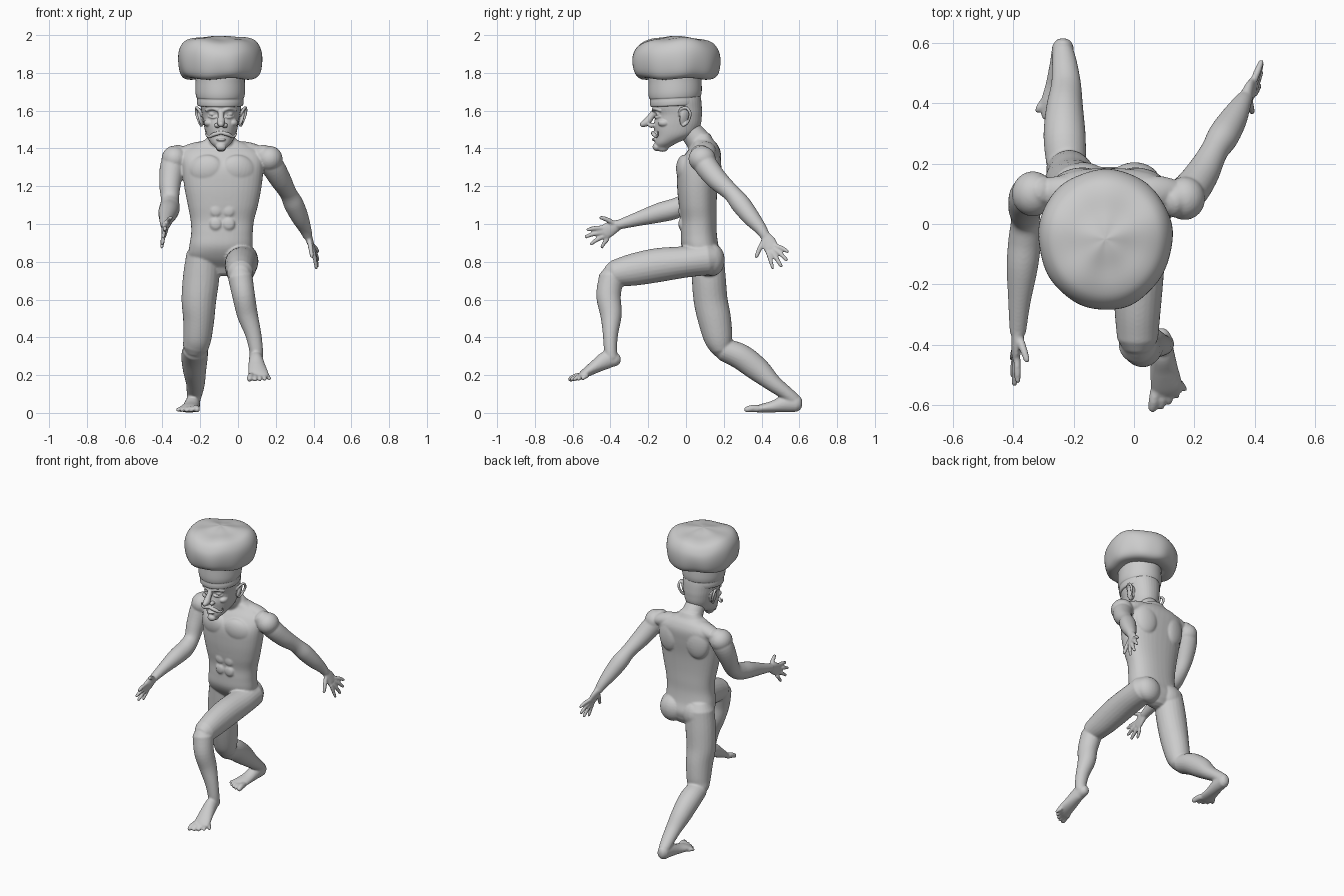
import bpy, bmesh, math
from mathutils import Vector, Matrix, Euler

X = (1, 0, 0)
Z = (0, 0, 1)


def rings_to_mesh(bm, rings):
    vr = [[bm.verts.new(p) for p in r] for r in rings]
    n = len(vr[0])
    for a, b in zip(vr, vr[1:]):
        for i in range(n):
            bm.faces.new((a[i], a[(i + 1) % n], b[(i + 1) % n], b[i]))
    bm.faces.new(vr[0][::-1])
    bm.faces.new(vr[-1])


def spline(pts, steps=5):
    p = [Vector(q) for q in pts]
    p = [2 * p[0] - p[1]] + p + [2 * p[-1] - p[-2]]
    out = []
    for i in range(1, len(p) - 2):
        a, b, c, d = p[i - 1:i + 3]
        for k in range(steps):
            t = k / steps
            out.append(0.5 * (2 * b + (c - a) * t + (2 * a - 5 * b + 4 * c - d) * t * t
                              + (3 * b - a - 3 * c + d) * t ** 3))
    return out + [p[-2]]


def tube(bm, secs, side=X, axis=None, n=24, power=1.0):
    """Loft ellipses (x, y, z, radius[, second radius]) along a smooth path, round ends."""
    s = spline([tuple(q) if len(q) == 5 else (*q, q[3]) for q in secs])
    rings = []
    for i, q in enumerate(s):
        c = q.xyz if len(q) == 3 else Vector(q[:3])
        t = Vector(s[min(i + 1, len(s) - 1)][:3]) - Vector(s[max(i - 1, 0)][:3])
        t = Vector(axis) if axis else t.normalized()
        u = Vector(side)
        u = (u - t * u.dot(t)).normalized()
        v = t.cross(u)

        def ring(k=1.0, off=0.0):
            r = []
            for j in range(n):
                w = 2 * math.pi * j / n
                cx, sy = math.cos(w), math.sin(w)
                cx = math.copysign(abs(cx) ** power, cx)
                sy = math.copysign(abs(sy) ** power, sy)
                r.append(c + t * off + u * (q[3] * k * cx) + v * (q[4] * k * sy))
            return r
        e = min(q[3], q[4])
        if i == 0:
            rings += [ring(.3, -.75 * e), ring(.7, -.55 * e)]
        rings.append(ring())
        if i == len(s) - 1:
            rings += [ring(.7, .55 * e), ring(.3, .75 * e)]
    rings_to_mesh(bm, rings)


def blob(bm, c, r, rot=(0, 0, 0)):
    m = Matrix.Translation(c) @ Euler(rot).to_matrix().to_4x4() @ Matrix.Diagonal((*r, 1))
    bmesh.ops.create_uvsphere(bm, u_segments=24, v_segments=14, radius=1, matrix=m)


def finish(bm, name, voxel=None, smooth=4):
    bmesh.ops.recalc_face_normals(bm, faces=bm.faces[:])
    me = bpy.data.meshes.new(name)
    bm.to_mesh(me)
    bm.free()
    me.polygons.foreach_set("use_smooth", [True] * len(me.polygons))
    ob = bpy.data.objects.new(name, me)
    bpy.context.collection.objects.link(ob)
    if voxel:
        m = ob.modifiers.new("fuse", 'REMESH')
        m.mode = 'VOXEL'
        m.voxel_size = voxel
        m.use_smooth_shade = True
        m = ob.modifiers.new("soften", 'SMOOTH')
        m.factor = .5
        m.iterations = smooth
    return ob


def digits(bm, bases, tips, r):
    for b, t, k in zip(bases, tips, r):
        b, t = Vector(b), Vector(t)
        mid = b.lerp(t, .5) + Vector((0, 0, .004))
        tube(bm, [(*b, k), (*mid, k), (*b.lerp(t, .9), k * .8)], n=12)


body = bmesh.new()
# torso and neck
tube(body, [(-.09, .12, .77, .10, .06), (-.095, .10, .82, .165, .09), (-.09, .075, .88, .168, .098),
            (-.085, .068, .95, .163, .095), (-.083, .068, 1.02, .168, .094), (-.08, .062, 1.1, .186, .1),
            (-.08, .06, 1.2, .205, .107), (-.08, .068, 1.3, .215, .112), (-.085, .09, 1.37, .215, .095),
            (-.09, .1, 1.415, .16, .07), (-.09, .09, 1.445, .085, .055)], axis=Z, n=40, power=.85)
tube(body, [(-.09, .1, 1.38, .085, .07), (-.09, .065, 1.44, .07, .066), (-.09, .02, 1.5, .062, .06),
            (-.09, -.01, 1.56, .06, .06)])
for s in (-1, 1):
    x = -.083
    blob(body, (x + s * .088, -.008, 1.29), (.092, .042, .075), (0, s * .25, s * .2))      # chest
    blob(body, (x + s * .11, .15, 1.3), (.075, .035, .1), (0, 0, -s * .2))                 # shoulder blade
    blob(body, (x + s * .085, .14, .81), (.085, .065, .085))                               # buttock
    blob(body, (x + s * .15, .105, 1.385), (.11, .055, .045), (0, s * .28, 0))             # trapezius
    for z in (1.0, 1.07, 1.14):
        blob(body, (x + s * .034, -.026, z), (.032, .014, .033))                           # abdomen
# arms
blob(body, (-.335, .10, 1.345), (.07, .075, .07))
tube(body, [(-.31, .11, 1.37, .058), (-.345, .095, 1.31, .066), (-.36, .055, 1.21, .057),
            (-.36, .015, 1.13, .048), (-.362, -.05, 1.085, .054), (-.37, -.14, 1.06, .052),
            (-.38, -.26, 1.025, .037), (-.385, -.36, .995, .027, .025)])
blob(body, (.168, .085, 1.345), (.068, .072, .068))
tube(body, [(.13, .075, 1.37, .058), (.18, .105, 1.31, .062), (.225, .165, 1.235, .056),
            (.265, .24, 1.165, .046), (.295, .29, 1.105, .052), (.328, .345, 1.035, .046),
            (.355, .395, .975, .033), (.37, .42, .935, .025)])
# hands
tube(body, [(-.385, -.355, .997, .026, .022), (-.388, -.40, .975, .039, .018),
            (-.392, -.435, .955, .04, .014)], side=(0, -.4, .9))
digits(body, [(-.38, -.375, 1.0), (-.388, -.44, .98), (-.391, -.445, .955), (-.394, -.435, .935), (-.396, -.415, .92)],
       [(-.352, -.46, 1.038), (-.385, -.53, .968), (-.397, -.54, .93), (-.402, -.51, .89), (-.405, -.45, .872)],
       (.013, .012, .012, .012, .011))
tube(body, [(.37, .42, .94, .026, .021), (.382, .438, .905, .038, .018),
            (.394, .452, .87, .04, .014)], side=(0, .9, .4))
digits(body, [(.378, .41, .91), (.397, .475, .885), (.399, .465, .868), (.4, .45, .855), (.4, .432, .85)],
       [(.393, .368, .818), (.425, .545, .85), (.425, .54, .803), (.422, .51, .768), (.416, .462, .757)],
       (.013, .012, .012, .012, .011))
# forward leg
tube(body, [(.02, .12, .815, .085), (.02, 0, .80, .088, .083), (.015, -.15, .782, .085, .09),
            (.012, -.28, .758, .077, .085), (.012, -.38, .738, .068, .07)])
tube(body, [(.012, -.395, .72, .065, .066), (.03, -.41, .62, .06, .065), (.05, -.397, .52, .055, .057),
            (.08, -.40, .42, .043, .041), (.095, -.40, .34, .037, .035), (.097, -.395, .29, .035, .035)])
tube(body, [(.09, -.37, .283, .032, .035), (.095, -.42, .28, .037, .047), (.1, -.48, .245, .046, .035),
            (.108, -.535, .21, .053, .024), (.112, -.56, .193, .05, .017)])
digits(body, [(.072, -.55, .197), (.093, -.555, .193), (.114, -.55, .192), (.134, -.54, .192), (.15, -.525, .195)],
       [(.06, -.62, .176), (.09, -.612, .174), (.117, -.597, .174), (.143, -.575, .175), (.169, -.55, .178)],
       (.018, .014, .013, .012, .012))
# trailing leg
tube(body, [(-.185, .11, .84, .088, .088), (-.195, .12, .72, .096, .09), (-.207, .13, .6, .092, .09),
            (-.208, .15, .5, .083, .088), (-.215, .17, .4, .075, .077), (-.225, .185, .345, .068, .06)])
tube(body, [(-.225, .20, .335, .066, .06), (-.23, .29, .297, .07, .068), (-.23, .38, .23, .062, .064),
            (-.225, .46, .158, .05, .046), (-.23, .53, .105, .042, .037), (-.235, .57, .07, .036, .036)])
tube(body, [(-.235, .588, .052, .036, .046), (-.24, .53, .05, .039, .046), (-.25, .46, .033, .043, .031),
            (-.26, .40, .024, .05, .023), (-.265, .375, .02, .048, .018)])
digits(body, [(-.228, .385, .022), (-.25, .38, .02), (-.27, .385, .018), (-.288, .392, .017), (-.302, .405, .016)],
       [(-.215, .312, .017), (-.247, .322, .015), (-.273, .333, .014), (-.298, .35, .014), (-.322, .372, .014)],
       (.019, .015, .014, .013, .012))
finish(body, "body", .006)

# head with face
head = bmesh.new()
hx = -.09
skull = [(1.405, -.16, -.09, .03), (1.43, -.165, -.045, .055), (1.47, -.165, .04, .078), (1.52, -.171, .076, .09),
         (1.575, -.163, .084, .099), (1.615, -.178, .084, .106), (1.66, -.182, .08, .11), (1.71, -.17, .07, .1)]
tube(head, [(hx, (f + b) / 2, z, w, (b - f) / 2) for z, f, b, w in skull], axis=Z, n=40, power=.92)
tube(head, [(hx, -.165, 1.6, .014, .014), (hx, -.188, 1.565, .017, .018), (hx, -.21, 1.538, .021, .02),
            (hx, -.232, 1.527, .015, .015)])                                               # nose
blob(head, (hx, -.168, 1.447), (.026, .014, .008))                                         # lower lip
blob(head, (hx, -.155, 1.408), (.028, .022, .022))                                         # chin tuft
for s in (-1, 1):
    def p(d, y, z):
        return (hx + s * d, y, z)
    blob(head, p(.021, -.182, 1.522), (.015, .02, .013))                                   # nostril
    blob(head, p(.043, -.142, 1.582), (.021, .018, .014))                                  # eye
    tube(head, [(*p(.016, -.173, 1.602), .009), (*p(.045, -.166, 1.612), .01),
                (*p(.078, -.135, 1.6), .007)], side=Z, n=12)                               # brow
    tube(head, [(*p(.022, -.163, 1.568), .005), (*p(.043, -.157, 1.563), .006),
                (*p(.066, -.135, 1.57), .005)], side=Z, n=12)                              # lower eyelid
    blob(head, p(.062, -.115, 1.535), (.028, .035, .022))                                  # cheekbone
    tube(head, [(*p(0, -.176, 1.484), .009), (*p(.035, -.172, 1.475), .011), (*p(.063, -.157, 1.463), .008),
                (*p(.08, -.15, 1.475), .005), (*p(.078, -.15, 1.49), .004)], side=Z, n=12)  # moustache
    blob(head, p(.108, -.008, 1.568), (.012, .026, .05), (-.15, s * .25, s * .4))          # ear
    tube(head, [(*p(.1, -.035, 1.575), .007), (*p(.118, -.03, 1.605), .008), (*p(.13, .002, 1.615), .008),
                (*p(.13, .022, 1.585), .008), (*p(.115, .01, 1.54), .007), (*p(.104, -.015, 1.522), .009)],
         side=(1, .2, .3), n=12)                                                           # ear rim
finish(head, "head", .0035, 3)


def lathe(name, profile, cx, cy, ky, wobble):
    bm = bmesh.new()
    n = 96
    rings = []
    for r, z in [tuple(q) for q in spline([(*q, 0) for q in profile], 4) for q in [q[:2]]]:
        ring = []
        for j in range(n):
            w = 2 * math.pi * j / n
            k, dz = wobble(w, r, z)
            ring.append((cx + r * k * math.cos(w), cy + r * k * ky * math.sin(w), z + dz))
        rings.append(ring)
    rings_to_mesh(bm, rings)
    return finish(bm, name)


# hat band and puffed crown
lathe("hat_band", [(.095, 1.628), (.118, 1.626), (.123, 1.645), (.122, 1.664), (.127, 1.672), (.131, 1.70),
                   (.13, 1.75), (.127, 1.79), (.1, 1.795)], -.094, -.058, 1.08,
      lambda w, r, z: (1, .006 * math.sin(w)))


def puff(w, r, z):
    low = max(0, min(1, (1.93 - z) / .15))
    k = 1 + low * (.012 * math.sin(9 * w) + .012 * math.sin(5 * w + 1)) + .01 * math.sin(3 * w)
    top = 1 - low
    return k, r * (top * (.05 * math.sin(2 * w + 1) + .025 * math.sin(5 * w)) + low * .03 * math.sin(4 * w))


lathe("hat_crown", [(.11, 1.785), (.14, 1.77), (.185, 1.772), (.211, 1.80), (.222, 1.86), (.216, 1.915),
                    (.19, 1.957), (.15, 1.976), (.09, 1.984), (.04, 1.993), (.004, 1.996)],
      -.095, -.05, 1.05, puff)
